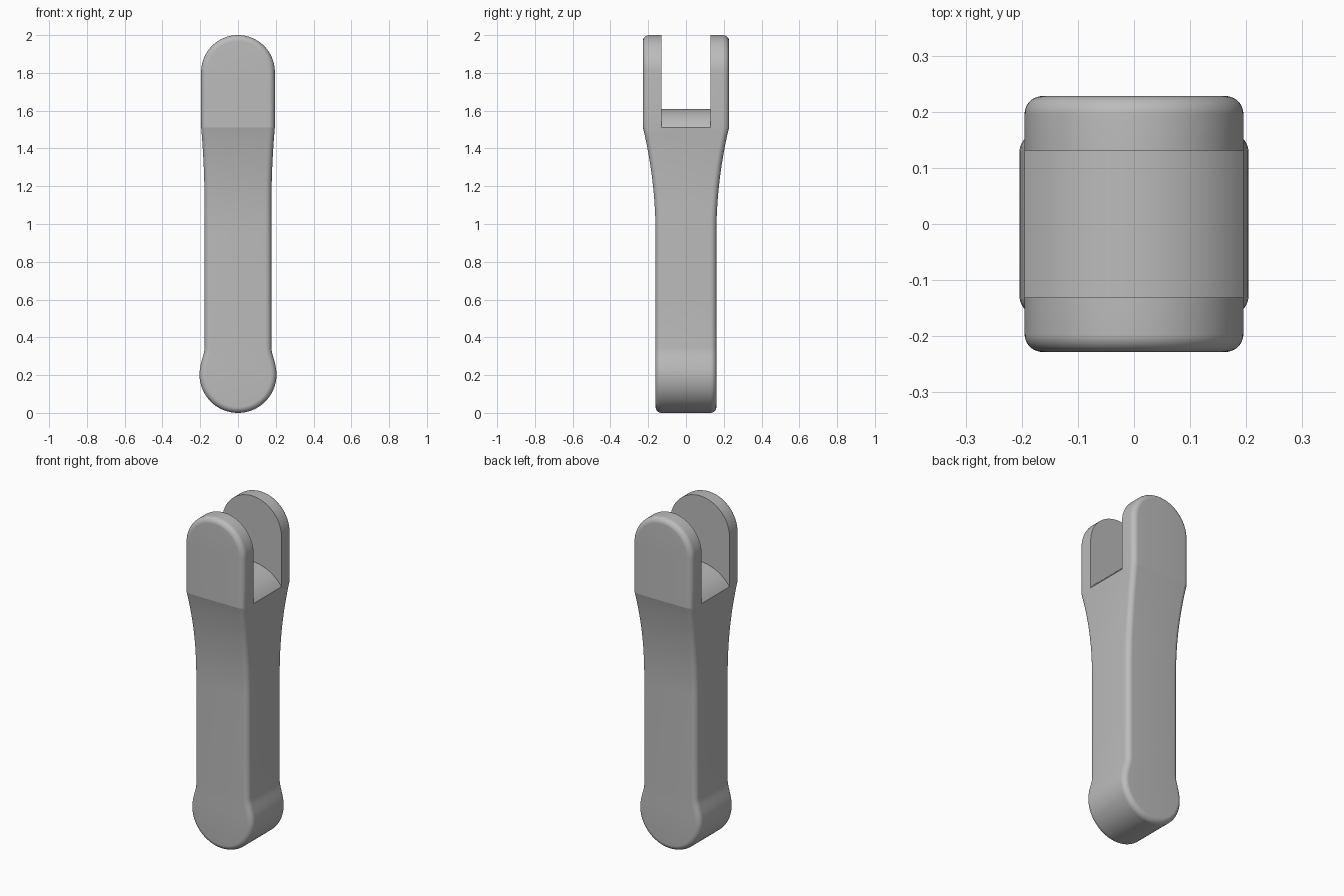
import bpy, bmesh, math

old = bpy.data.objects.get("Cube")
if old:
    bpy.data.objects.remove(old, do_unlink=True)

grey = bpy.data.materials.new("plain grey")
grey.use_nodes = True
COLOUR = (0.5, 0.5, 0.5, 1)
grey.diffuse_color = COLOUR
grey.node_tree.nodes["Principled BSDF"].inputs["Base Color"].default_value = COLOUR

FORK_Z, FLARE_Z, FORK_W, SHANK_W, LOBE_R = 1.51, 0.95, 0.195, 0.177, 0.204
ROUND, STEPS = 0.032, 10


def half_depth(z):
    """Straight shank that flares in a curve out to the fork."""
    t = min(max((z - FLARE_Z) / (FORK_Z - FLARE_Z), 0), 1)
    return 0.161 + 0.067 * t * t


def half_width(z):
    t = min(max((z - 1.1) / (FORK_Z - 1.1), 0), 1)
    return SHANK_W + (FORK_W - SHANK_W) * t * t


def make_object(name, bm):
    bmesh.ops.recalc_face_normals(bm, faces=bm.faces)
    mesh = bpy.data.meshes.new(name)
    bm.to_mesh(mesh)
    bm.free()
    mesh.materials.append(grey)
    obj = bpy.data.objects.new(name, mesh)
    bpy.context.collection.objects.link(obj)
    return obj


# Right half of the outline, from the crown down to the foot
half = []
for i in range(25):
    a = math.pi / 2 * i / 24
    half.append((FORK_W * math.sin(a), 2 - FORK_W + FORK_W * math.cos(a)))
half.append((FORK_W, 1.65))
for i in range(19):
    z = FORK_Z + (FLARE_Z - FORK_Z) * i / 18
    half.append((half_width(z), z))
half += [(SHANK_W, 0.6), (SHANK_W, 0.345), (0.179, 0.325), (0.184, 0.305),
         (0.191, 0.28), (0.197, 0.257), (0.202, 0.23)]
for i in range(25):
    a = math.pi / 2 * i / 24
    half.append((LOBE_R * math.cos(a), LOBE_R - LOBE_R * math.sin(a)))
half[-1] = (0, 0)
outline = half + [(-x, z) for x, z in half[-2:0:-1]]
N = len(outline)

# Link body: rings follow the outline through a rounded rim on each face
bm = bmesh.new()
rings = []
angles = [math.pi / 2 * k / STEPS for k in range(STEPS + 1)]
stations = [(-1, a) for a in reversed(angles)] + [(1, a) for a in angles]
for side, a in stations:
    inset = ROUND * (1 - math.cos(a))
    back = ROUND * (1 - math.sin(a))
    ring = []
    for i, (x, z) in enumerate(outline):
        (x0, z0), (x1, z1) = outline[i - 1], outline[(i + 1) % N]
        length = math.hypot(x1 - x0, z1 - z0)
        nx, nz = -(z1 - z0) / length, (x1 - x0) / length
        ring.append(bm.verts.new((x - nx * inset, side * (half_depth(z) - back),
                                  z - nz * inset)))
    rings.append(ring)
for r0, r1 in zip(rings, rings[1:]):
    for i in range(N):
        j = (i + 1) % N
        bm.faces.new((r0[i], r0[j], r1[j], r1[i]))

# Front and back faces, filled across from left to right
for ring in (rings[0], rings[-1]):
    for i in range(len(half) - 1):
        corners = [ring[i], ring[i + 1], ring[(N - i - 1) % N], ring[(N - i) % N]]
        bm.faces.new(list(dict.fromkeys(corners)))
body = make_object("fork_link", bm)

# Slot cutter with an arched floor
bm = bmesh.new()
R, CENTRE_Z = 0.24, 1.37
profile = [(0.3, 2.2), (-0.3, 2.2), (-0.3, FORK_Z)]
reach = math.asin(FORK_W / R)
for i in range(33):
    a = -reach + 2 * reach * i / 32
    profile.append((R * math.sin(a), CENTRE_Z + R * math.cos(a)))
profile.append((0.3, FORK_Z))
face = bm.faces.new([bm.verts.new((x, -0.131, z)) for x, z in profile])
extruded = bmesh.ops.extrude_face_region(bm, geom=[face])["geom"]
bmesh.ops.translate(bm, vec=(0, 0.262, 0),
                    verts=[v for v in extruded if isinstance(v, bmesh.types.BMVert)])
cutter = make_object("slot_cutter", bm)
cutter.hide_render = True
cutter.hide_set(True)

cut = body.modifiers.new("slot", "BOOLEAN")
cut.operation = "DIFFERENCE"
cut.solver = "EXACT"
cut.object = cutter

# Apply the cut, drop the helper and smooth the rounded surfaces
bpy.ops.object.select_all(action="DESELECT")
body.select_set(True)
bpy.context.view_layer.objects.active = body
bpy.ops.object.modifier_apply(modifier=cut.name)
bpy.data.objects.remove(cutter, do_unlink=True)
bpy.ops.object.shade_smooth_by_angle(angle=math.radians(12))
